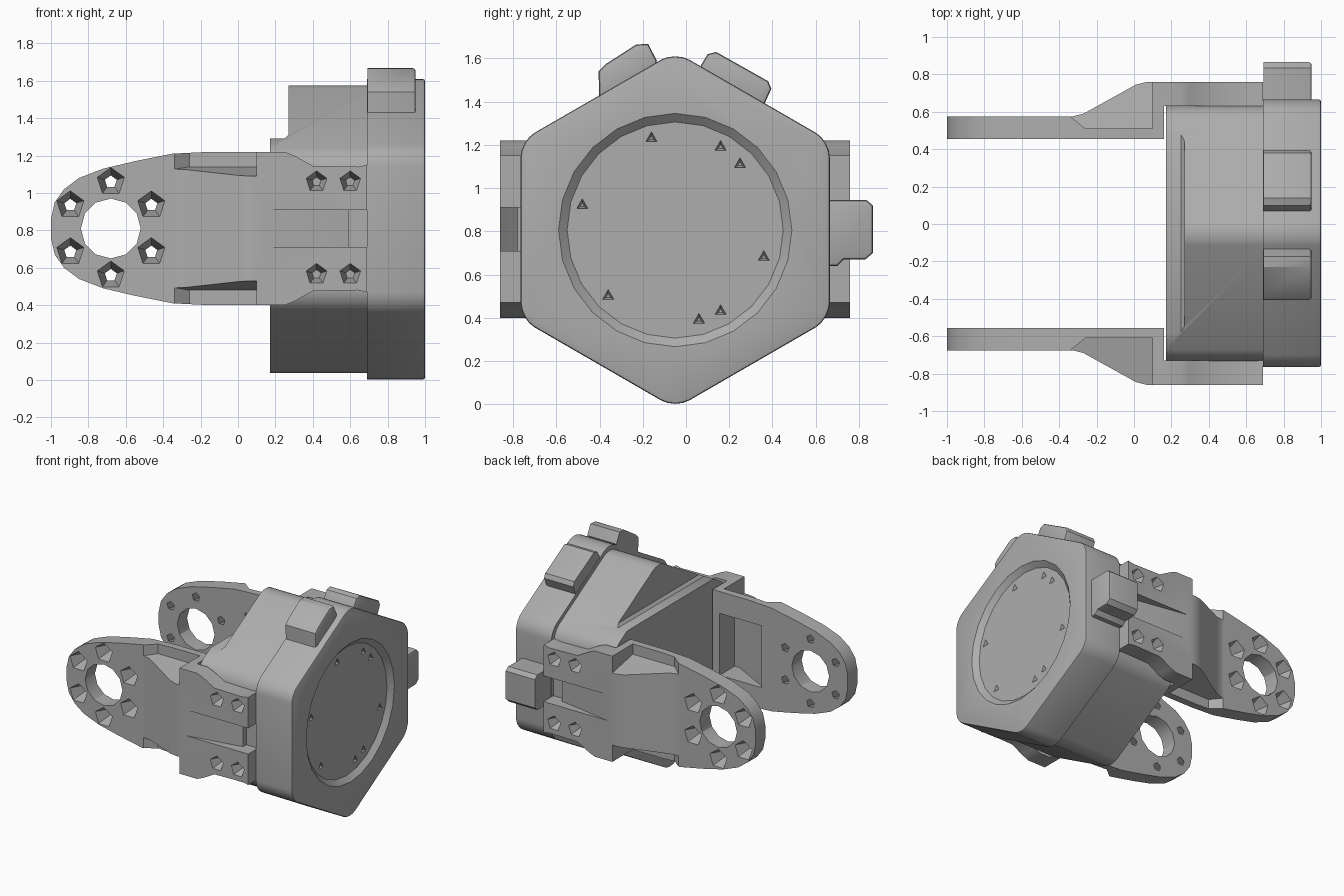
import bpy, bmesh
from math import pi, sin, cos
from mathutils import Vector, Matrix

if "Cube" in bpy.data.objects:
    bpy.data.objects.remove(bpy.data.objects["Cube"], do_unlink=True)

YC, ZC = -0.05, 0.806  # axis of the hexagonal body

grey = bpy.data.materials.new("satin_grey")
grey.use_nodes = True
grey.diffuse_color = (0.42, 0.42, 0.42, 1)
grey.node_tree.nodes["Principled BSDF"].inputs["Base Color"].default_value = (0.42, 0.42, 0.42, 1)


def finish(name, bm):
    bmesh.ops.recalc_face_normals(bm, faces=bm.faces)
    mesh = bpy.data.meshes.new(name)
    bm.to_mesh(mesh)
    bm.free()
    mesh.materials.append(grey)
    ob = bpy.data.objects.new(name, mesh)
    bpy.context.scene.collection.objects.link(ob)
    return ob


def prism(name, pts, axis, a, b, round_corners=0, edge=0, shift=None):
    """Extrude a flat outline along an axis, with optional rounding."""
    place = {"x": lambda p, t: (t, *p),
             "y": lambda p, t: (p[0], t, p[1]),
             "z": lambda p, t: (*p, t)}[axis]
    bm = bmesh.new()
    low = [bm.verts.new(place(p, a)) for p in pts]
    high = [bm.verts.new(place(p, b)) for p in pts]
    bm.faces.new(low)
    bm.faces.new(high)
    n = len(pts)
    for i in range(n):
        j = (i + 1) % n
        bm.faces.new((low[i], low[j], high[j], high[i]))
    if shift:
        for v in bm.verts:
            shift(v.co)
    bmesh.ops.recalc_face_normals(bm, faces=bm.faces)
    k = "xyz".index(axis)
    if round_corners:
        sides = [e for e in bm.edges if abs(e.verts[0].co[k] - e.verts[1].co[k]) > 1e-4]
        bmesh.ops.bevel(bm, geom=sides, offset=round_corners, segments=4,
                        profile=0.5, affect="EDGES")
    if edge:
        rim = [e for e in bm.edges if all(abs(v.co[k] - b) < 1e-4 for v in e.verts)]
        bmesh.ops.bevel(bm, geom=rim, offset=edge, segments=2, profile=0.5, affect="EDGES")
    return finish(name, bm)


def pit(start, end, r_start, r_end, sides):
    """Tapered round cutter between two points."""
    start, end = Vector(start), Vector(end)
    d = end - start
    bm = bmesh.new()
    m = Matrix.Translation((start + end) / 2) @ d.to_track_quat("Z", "Y").to_matrix().to_4x4()
    bmesh.ops.create_cone(bm, cap_ends=True, segments=sides, radius1=r_start,
                          radius2=r_end, depth=d.length, matrix=m)
    return finish("cutter", bm)


def carve(ob, cutters, op="DIFFERENCE"):
    for c in cutters:
        mod = ob.modifiers.new("carve", "BOOLEAN")
        mod.operation, mod.object, mod.solver = op, c, "EXACT"
    dg = bpy.context.evaluated_depsgraph_get()
    mesh = bpy.data.meshes.new_from_object(ob.evaluated_get(dg))
    ob.modifiers.clear()
    ob.data = mesh
    for c in cutters:
        bpy.data.objects.remove(c, do_unlink=True)


def smooth(ob):
    bpy.ops.object.select_all(action="DESELECT")
    ob.select_set(True)
    bpy.context.view_layer.objects.active = ob
    bpy.ops.object.shade_smooth_by_angle(angle=pi / 6)


def hexagon(r):
    return [(YC + r * sin(i * pi / 3), ZC + r * cos(i * pi / 3)) for i in range(6)]


# Motor body with a set-back upper half
body = prism("body", hexagon(0.79), "x", 0.17, 0.72, round_corners=0.075)
carve(body, [prism("cutter", [(0, 1.29), (0.25, 1.29), (0.27, 1.31), (0.27, 2), (0, 2)], "y", -1, 1)])
smooth(body)

# End flange with a shallow round recess and small pits
flange = prism("flange", hexagon(0.826), "x", 0.69, 1.0, round_corners=0.075, edge=0.012)
carve(flange, [pit((0.965, YC, ZC), (1.001, YC, ZC), 0.5, 0.541, 24)])
spots = [(-0.16, 1.23), (0.16, 1.19), (0.25, 1.11), (-0.48, 0.92),
         (-0.36, 0.5), (0.06, 0.39), (0.16, 0.43), (0.36, 0.68)]
carve(flange, [pit((0.93, y, z), (0.975, y, z), 0.012, 0.036, 3) for y, z in spots]
      + [pit((0.94, -0.12, 0.36), (0.94, -0.22, 0.22), 0.02, 0.04, 5)])
smooth(flange)

# Three blocks around the flange
blocks = {
    "upper_front_block": [(-0.4, 1.38), (-0.405, 1.54), (-0.37, 1.575), (-0.23, 1.665),
                          (-0.175, 1.667), (-0.135, 1.59), (-0.16, 1.5)],
    "upper_back_block": [(0.05, 1.5), (0.07, 1.57), (0.1, 1.62), (0.14, 1.63),
                         (0.38, 1.495), (0.395, 1.46), (0.35, 1.36)],
    "back_block": [(0.6, 0.64), (0.7, 0.64), (0.73, 0.67), (0.83, 0.67), (0.865, 0.7),
                   (0.865, 0.92), (0.835, 0.945), (0.6, 0.945)],
}
for name, pts in blocks.items():
    smooth(prism(name, pts, "x", 0.692, 0.95, edge=0.015))

# Outline of a bracket arm, as x and half height
half = [(-1, 0.05), (-0.98, 0.14), (-0.93, 0.21), (-0.85, 0.27), (-0.72, 0.32),
        (-0.55, 0.36), (-0.35, 0.4), (-0.15, 0.41), (0.25, 0.41), (0.3, 0.39),
        (0.4, 0.335), (0.64, 0.33), (0.69, 0.34)]
outline = [(x, 0.81 + h) for x, h in half] + [(x, 0.81 - h) for x, h in reversed(half)]
# Arm seen from above, as x and distance from the body axis
section = [(-1.1, 0.505), (0.16, 0.505), (0.16, 0.68), (0.69, 0.68), (0.69, 0.81),
           (0.07, 0.81), (0.01, 0.795), (-0.27, 0.64), (-0.33, 0.625), (-1.1, 0.625)]


def build_arm(name, s):
    def plan(pts):
        return [(x, YC + s * d) for x, d in pts]

    def bore(x, z, d0, d1, r0, r1, sides):
        return pit((x, YC + s * d0, z), (x, YC + s * d1, z), r0, r1, sides)

    arm = prism(name, plan(section), "z", 0.2, 1.4)
    carve(arm, [prism("cutter", outline, "y", -1.2, 1.2)], "INTERSECT")
    cutters = []
    # Sloped pockets along the upper and lower edges of the ramp
    notch = plan([(-0.37, 0.65), (-0.26, 0.56), (0.1, 0.56), (0.1, 0.9), (-0.37, 0.9)])
    for side in (-1, 1):
        def slope(co, side=side):
            if abs(co.z - 0.81) < 0.36:
                co.z -= side * 0.2 * (abs(co.y - YC) - 0.56)
        cutters.append(prism("cutter", notch, "z", 0.81 + side * 0.33, 0.81 + side * 0.6, shift=slope))
    # Hollow behind the ramp
    hollow = plan([(-0.26, 0.49), (0.1, 0.49), (0.1, 0.69), (0.06, 0.69), (-0.26, 0.52)])
    cutters.append(prism("cutter", hollow, "z", 0.57, 1.05))
    # Tapered groove on the mounting pad
    groove = plan([(0.14, 0.811), (0.59, 0.73), (0.59, 0.69), (0.75, 0.69), (0.75, 0.9), (0.14, 0.9)])
    cutters.append(prism("cutter", groove, "z", 0.71, 0.91))
    # Hub opening and its ring of bolt holes
    cutters.append(bore(-0.68, 0.81, 0.4, 0.75, 0.16, 0.16, 12))
    for i in range(6):
        a = pi / 2 + i * pi / 3
        x, z = -0.68 + 0.25 * cos(a), 0.81 + 0.25 * sin(a)
        cutters.append(bore(x, z, 0.5, 0.63, 0.032, 0.078, 5))
    # Pad screw holes
    for x in (0.42, 0.6):
        for z in (0.565, 1.06):
            cutters.append(bore(x, z, 0.72, 0.815, 0.025, 0.06, 5))
    carve(arm, cutters)
    smooth(arm)


build_arm("front_arm", -1)
build_arm("back_arm", 1)
